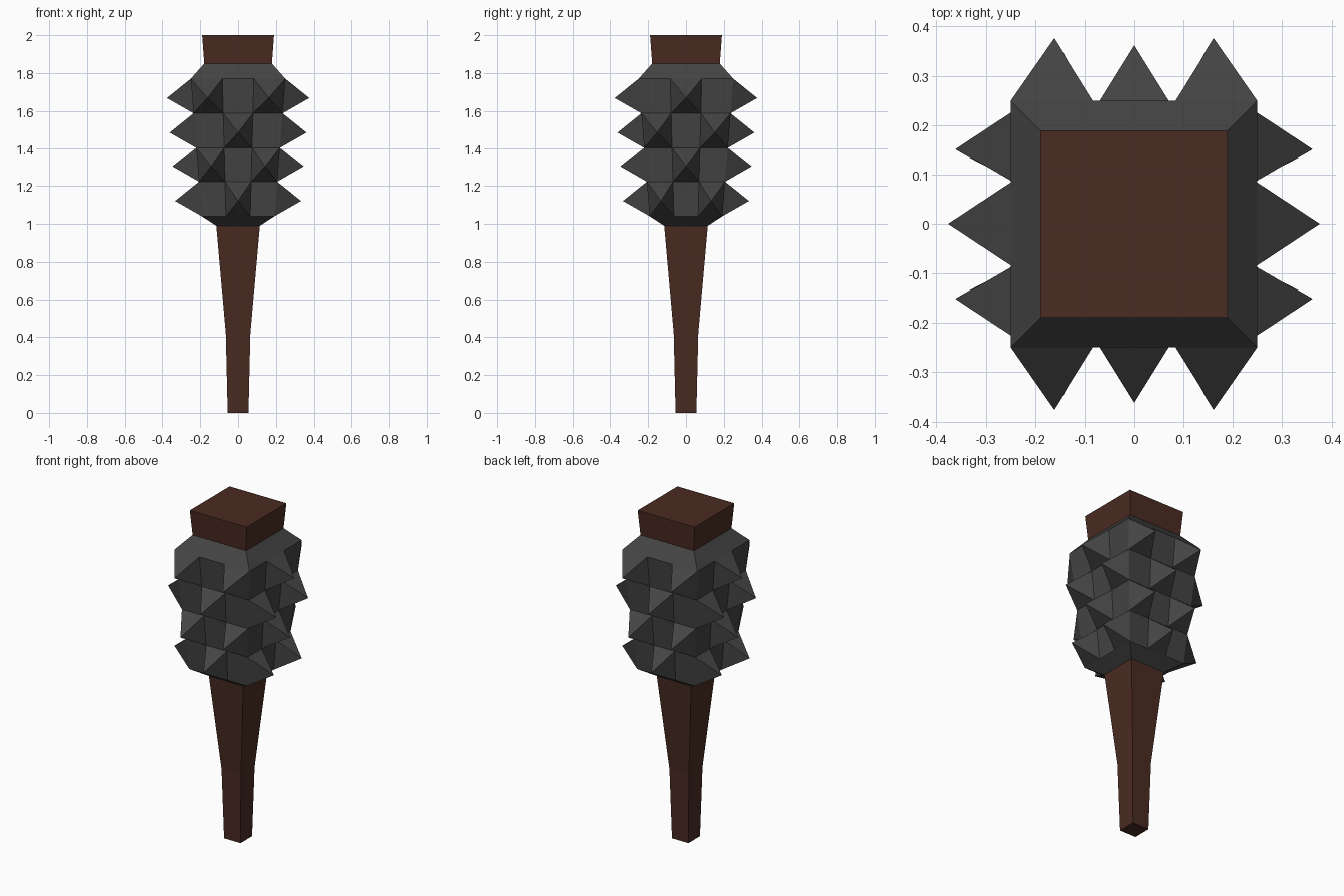
import bpy, bmesh

if "Cube" in bpy.data.objects:
    bpy.data.objects.remove(bpy.data.objects["Cube"])


def material(name, rgb):
    m = bpy.data.materials.new(name)
    m.diffuse_color = (*rgb, 1)
    m.use_nodes = True
    m.node_tree.nodes["Principled BSDF"].inputs["Base Color"].default_value = m.diffuse_color
    return m


def square_ring(bm, half, z, cols):
    """Square loop of verts, each side split into cols segments."""
    verts = []
    corners = [(-1, -1), (1, -1), (1, 1), (-1, 1)]
    for i in range(4):
        (ax, ay), (bx, by) = corners[i], corners[(i + 1) % 4]
        for k in range(cols):
            t = k / cols
            verts.append(bm.verts.new(((ax + (bx - ax) * t) * half,
                                       (ay + (by - ay) * t) * half, z)))
    return verts


def loft(bm, profile, cols=1):
    """Join square rings; returns rows of faces from bottom to top."""
    rings = [square_ring(bm, h, z, cols) for h, z in profile]
    n = 4 * cols
    rows = [[bm.faces.new((a[i], a[(i + 1) % n], b[(i + 1) % n], b[i]))
             for i in range(n)] for a, b in zip(rings, rings[1:])]
    return rings, rows


def finish(bm, name, mat):
    me = bpy.data.meshes.new(name)
    bm.to_mesh(me)
    bm.free()
    me.materials.append(mat)
    ob = bpy.data.objects.new(name, me)
    bpy.context.collection.objects.link(ob)
    return ob


wood = material("dark wood", (0.068, 0.024, 0.016))
iron = material("dark iron", (0.058, 0.058, 0.058))

# Tapered square shaft running through the head
bm = bmesh.new()
rings, _ = loft(bm, [(0.055, 0), (0.065, 0.42), (0.115, 0.99), (0.19, 2.0)])
bm.faces.new(rings[0][::-1])
bm.faces.new(rings[-1])
finish(bm, "wooden_shaft", wood)

# Iron sleeve: four rows of cells between a lower and an upper bevel
bm = bmesh.new()
cells = [(0.192 + 0.0145 * k, 1.04 + 0.1825 * k) for k in range(5)]
_, rows = loft(bm, [(0.116, 0.99)] + cells + [(0.179, 1.85)], cols=3)

# Pyramid spikes on alternating cells, like a chequerboard
bm.normal_update()
spiked = [f for r, row in enumerate(rows[1:5]) for i, f in enumerate(row)
          if (r + i) % 2 == 1]
for f in spiked:
    tip = bm.verts.new(f.calc_center_median() + f.normal * 0.134)
    for e in [(l.vert, l.link_loop_next.vert) for l in f.loops]:
        bm.faces.new((e[0], e[1], tip))
bmesh.ops.delete(bm, geom=spiked, context='FACES_ONLY')
bm.normal_update()
finish(bm, "spiked_iron_head", iron)
